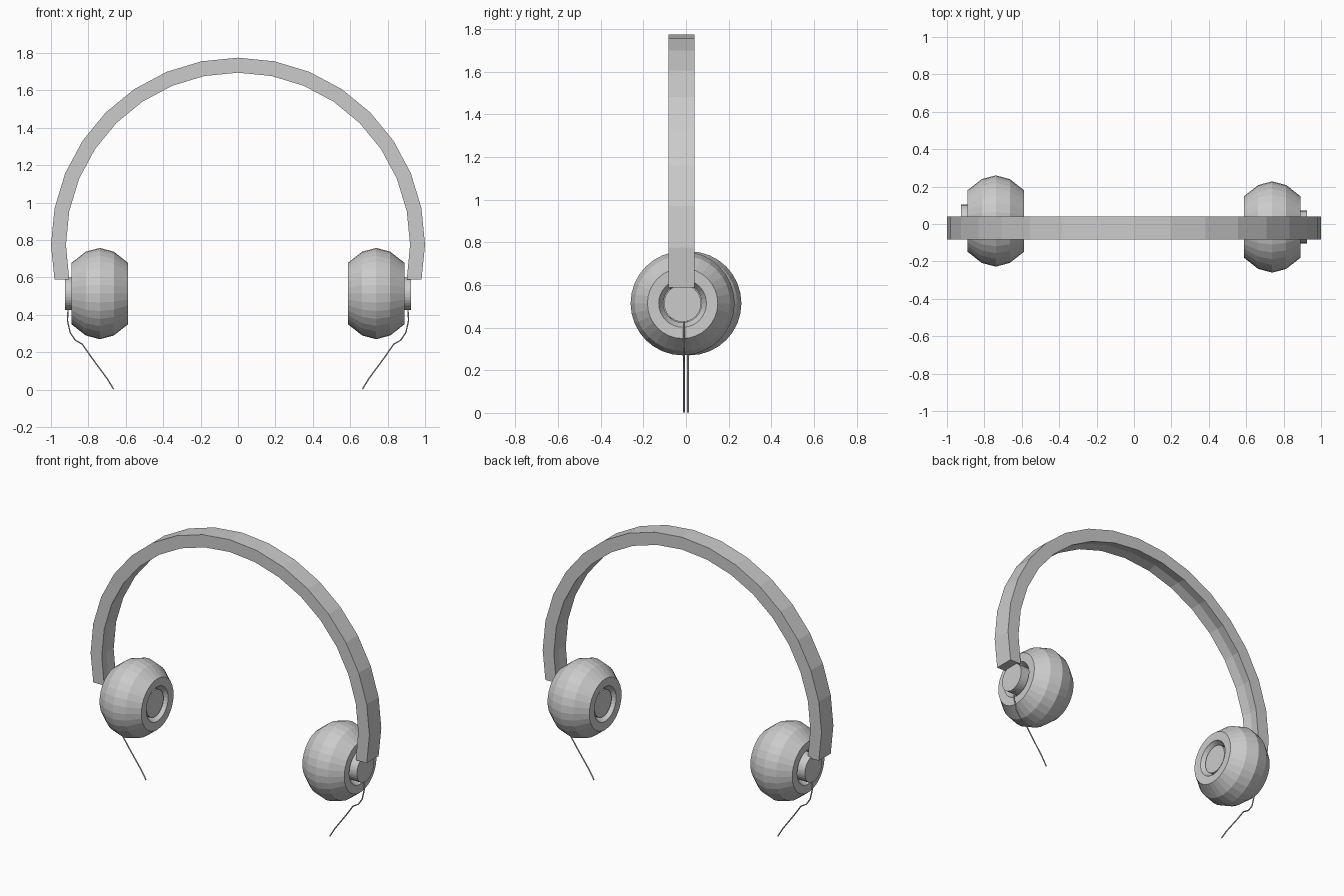
import bpy, bmesh, math
from mathutils import Matrix, Vector

if "Cube" in bpy.data.objects:
    bpy.data.objects.remove(bpy.data.objects["Cube"])

grey = bpy.data.materials.new("plain_grey")
grey.diffuse_color = (0.6, 0.6, 0.6, 1)
grey.use_nodes = True
grey.node_tree.nodes["Principled BSDF"].inputs["Base Color"].default_value = grey.diffuse_color


def make_object(name, bm):
    bmesh.ops.recalc_face_normals(bm, faces=bm.faces[:])
    me = bpy.data.meshes.new(name)
    bm.to_mesh(me)
    bm.free()
    me.materials.append(grey)
    ob = bpy.data.objects.new(name, me)
    bpy.context.scene.collection.objects.link(ob)
    return ob


def bridge(bm, a, b):
    n = len(a)
    for i in range(n):
        bm.faces.new((a[i], a[(i + 1) % n], b[(i + 1) % n], b[i]))


def lathe_x(name, profile, segs, centre):
    """Spin a closed (x, radius) loop around the x axis."""
    bm = bmesh.new()
    rings = []
    for s in range(segs):
        a = 2 * math.pi * s / segs
        rings.append([bm.verts.new(Vector((x, r * math.cos(a), r * math.sin(a))) + centre)
                      for x, r in profile])
    for s in range(segs):
        bridge(bm, rings[s], rings[(s + 1) % segs])
    return make_object(name, bm)


# Headband: rectangular section with a shallow groove inside, swept on an arc
section = [(-0.082, 1.0), (0.04, 1.0), (0.04, 0.92), (-0.021, 0.93), (-0.082, 0.92)]
bm = bmesh.new()
rings = []
for i in range(-9, 10):
    a = math.radians(11.25 * i)
    ring = []
    for y, r in section:
        z = 0.775 + r * math.cos(a)
        if abs(i) == 9:
            z = 0.588          # level ends
        ring.append(bm.verts.new((r * math.sin(a), y, z)))
    rings.append(ring)
for a, b in zip(rings, rings[1:]):
    bridge(bm, a, b)
bm.faces.new(rings[0])
bm.faces.new(rings[-1])
make_object("headband", bm)

# Each side is the other turned half a revolution about z
cup_profile = [(0.15, 0.165), (0.075, 0.224), (0, 0.244), (-0.075, 0.224), (-0.15, 0.165),
               (-0.148, 0.112), (-0.11, 0.09), (0.11, 0.09), (0.148, 0.112)]
wire_path = [(0.908, 0.44), (0.912, 0.37), (0.897, 0.305), (0.87, 0.265), (0.832, 0.243),
             (0.785, 0.175), (0.70, 0.06), (0.665, 0.003)]
centre = Vector((0.739, -0.016, 0.514))
for side, turn in (("right", 0), ("left", math.pi)):
    # Ear cushion ring
    parts = [lathe_x("ear_cup_" + side, cup_profile, 32, centre)]

    # Driver cylinder through the cushion
    bm = bmesh.new()
    bmesh.ops.create_cone(bm, cap_ends=True, segments=32, radius1=0.087, radius2=0.087, depth=0.318,
                          matrix=Matrix.Translation((0.766, centre.y, centre.z))
                          @ Matrix.Rotation(math.pi / 2, 4, 'Y'))
    parts.append(make_object("driver_" + side, bm))

    # Wire
    cu = bpy.data.curves.new("wire_" + side, 'CURVE')
    cu.dimensions = '3D'
    cu.bevel_depth = 0.004
    cu.bevel_resolution = 1
    cu.use_fill_caps = True
    sp = cu.splines.new('POLY')
    sp.points.add(len(wire_path) - 1)
    for p, (x, z) in zip(sp.points, wire_path):
        p.co = (x, -0.009, z, 1)
    cu.materials.append(grey)
    wire = bpy.data.objects.new("wire_" + side, cu)
    bpy.context.scene.collection.objects.link(wire)
    bpy.ops.object.select_all(action='DESELECT')
    wire.select_set(True)
    bpy.context.view_layer.objects.active = wire
    bpy.ops.object.convert(target='MESH')
    parts.append(bpy.context.view_layer.objects.active)

    for ob in parts:
        ob.data.transform(Matrix.Rotation(turn, 4, 'Z'))
        for p in ob.data.polygons:
            p.use_smooth = False
